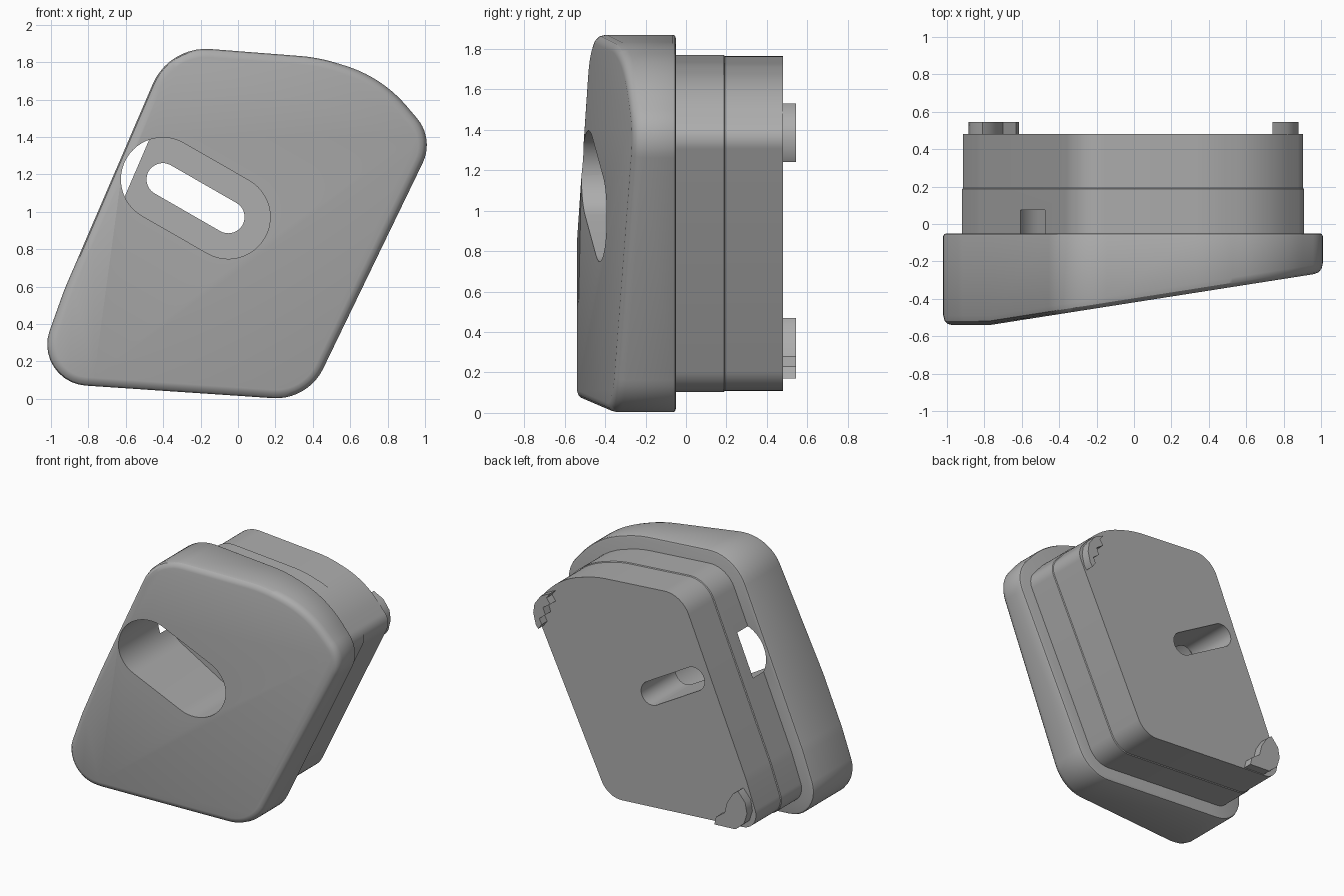
import bpy
import bmesh
import math
from mathutils import Vector

cube = bpy.data.objects.get("Cube")
if cube:
    bpy.data.objects.remove(cube, do_unlink=True)

grey = bpy.data.materials.new("mid grey")
grey.use_nodes = True
GREY = (0.42, 0.42, 0.42, 1)
grey.diffuse_color = GREY
grey.node_tree.nodes["Principled BSDF"].inputs["Base Color"].default_value = GREY

# Slanted outline seen from the front: corner x, corner z, fillet radius (clockwise)
CORNERS = [
    (-0.368, 1.887, 0.31), (0.43, 1.825, 0.9), (0.77, 1.72, 0.7), (1.05, 1.39, 0.22),
    (0.373, -0.009, 0.28), (-1.105, 0.09, 0.22), (-0.93, 0.58, 1.0),
]


def outline(inset=0.0, steps=10):
    """Rounded outline, moved inwards by the inset."""
    pts = [Vector(c[:2]) for c in CORNERS]
    count = len(pts)
    result = []
    for i, (x, z, radius) in enumerate(CORNERS):
        here = pts[i]
        d_in = (here - pts[i - 1]).normalized()
        d_out = (pts[(i + 1) % count] - here).normalized()
        n_in = Vector((d_in.y, -d_in.x))
        n_out = Vector((d_out.y, -d_out.x))
        half = n_in.angle(n_out) / 2
        middle = (n_in + n_out).normalized()
        centre = here + middle * radius / math.cos(half)
        for k in range(steps + 1):
            normal = n_in.lerp(n_out, k / steps)
            t = math.tan(half * (2 * k / steps - 1))
            side = Vector((-middle.y, middle.x))
            if side.dot(n_out) < 0:
                side = -side
            normal = (middle + side * t).normalized()
            result.append(centre - normal * (radius - inset))
    return result


def capsule(a, b, radius, steps=24):
    """Slot outline around the line from a to b."""
    a, b = Vector(a), Vector(b)
    base = math.atan2(b.y - a.y, b.x - a.x)
    result = []
    for centre, start in ((b, base - math.pi / 2), (a, base + math.pi / 2)):
        for k in range(steps + 1):
            ang = start + math.pi * k / steps
            result.append(centre + Vector((math.cos(ang), math.sin(ang))) * radius)
    return result


def loft(name, layers):
    """Closed solid through stacked (outline, y) layers, front to back."""
    bm = bmesh.new()
    rings = [[bm.verts.new((p[0], y, p[1])) for p in pts] for pts, y in layers]
    n = len(rings[0])
    for lower, upper in zip(rings, rings[1:]):
        for i in range(n):
            j = (i + 1) % n
            bm.faces.new((lower[i], lower[j], upper[j], upper[i]))
    bm.faces.new(rings[0])
    bm.faces.new(rings[-1])
    bmesh.ops.recalc_face_normals(bm, faces=bm.faces)
    mesh = bpy.data.meshes.new(name)
    bm.to_mesh(mesh)
    bm.free()
    mesh.materials.append(grey)
    obj = bpy.data.objects.new(name, mesh)
    bpy.context.collection.objects.link(obj)
    return obj


# Front plate: rounded rim, then its front is slanted to be thinner on the left
FOLD = -0.77
plate = loft("front_plate", [
    (outline(0.045), -0.54), (outline(0.022), -0.533), (outline(0.007), -0.518),
    (outline(), -0.49), (outline(), -0.065), (outline(0.005), -0.054), (outline(0.018), -0.05),
])
bm = bmesh.new()
bm.from_mesh(plate.data)
bmesh.ops.bisect_plane(bm, geom=bm.verts[:] + bm.edges[:] + bm.faces[:],
                       plane_co=(FOLD, 0, 0), plane_no=(1, 0, 0))
for v in bm.verts:
    if v.co.y < -0.4:
        v.co.y += max(0, v.co.x - FOLD) * 0.157
bm.to_mesh(plate.data)
bm.free()

# Rear body with a faint step around it
body = loft("rear_body", [
    (outline(0.1), -0.06), (outline(0.1), 0.187),
    (outline(0.106), 0.192), (outline(0.106), 0.48),
])

# Slot: wide recess from the front, narrow hole right through
SLOT = ((-0.402, 1.173), (-0.052, 0.972))
cutters = [
    loft("recess_cutter", [(capsule(*SLOT, 0.224), -1), (capsule(*SLOT, 0.224), 0.075)]),
    loft("hole_cutter", [(capsule(*SLOT, 0.087), -0.9), (capsule(*SLOT, 0.087), 1)]),
]
for part in (plate, body):
    bpy.context.view_layer.objects.active = part
    for cutter in cutters:
        mod = part.modifiers.new("slot", "BOOLEAN")
        mod.operation = "DIFFERENCE"
        mod.solver = "EXACT"
        mod.object = cutter
        bpy.ops.object.modifier_apply(modifier=mod.name)
for cutter in cutters:
    bpy.data.objects.remove(cutter, do_unlink=True)

# Small raised feet on the back: a toothed one at the top, a plain one at the bottom
TOOTHED = [
    (0.74, 1.53), (0.82, 1.49), (0.87, 1.42), (0.88, 1.35), (0.86, 1.27), (0.84, 1.24),
    (0.81, 1.28), (0.83, 1.32), (0.78, 1.36), (0.8, 1.41), (0.74, 1.45), (0.77, 1.49),
]
PLAIN = [
    (-0.81, 0.47), (-0.87, 0.4), (-0.885, 0.32), (-0.86, 0.24), (-0.79, 0.18),
    (-0.615, 0.17), (-0.63, 0.23), (-0.7, 0.28), (-0.72, 0.36), (-0.77, 0.44),
]
feet = [loft(name, [(pts, 0.47), (pts, 0.545)])
        for name, pts in (("upper_foot", TOOTHED), ("lower_foot", PLAIN))]

# Smooth shading with sharp rims kept
for obj in [plate, body] + feet:
    bpy.ops.object.select_all(action="DESELECT")
    obj.select_set(True)
    bpy.context.view_layer.objects.active = obj
    bpy.ops.object.shade_smooth_by_angle(angle=math.radians(30))
